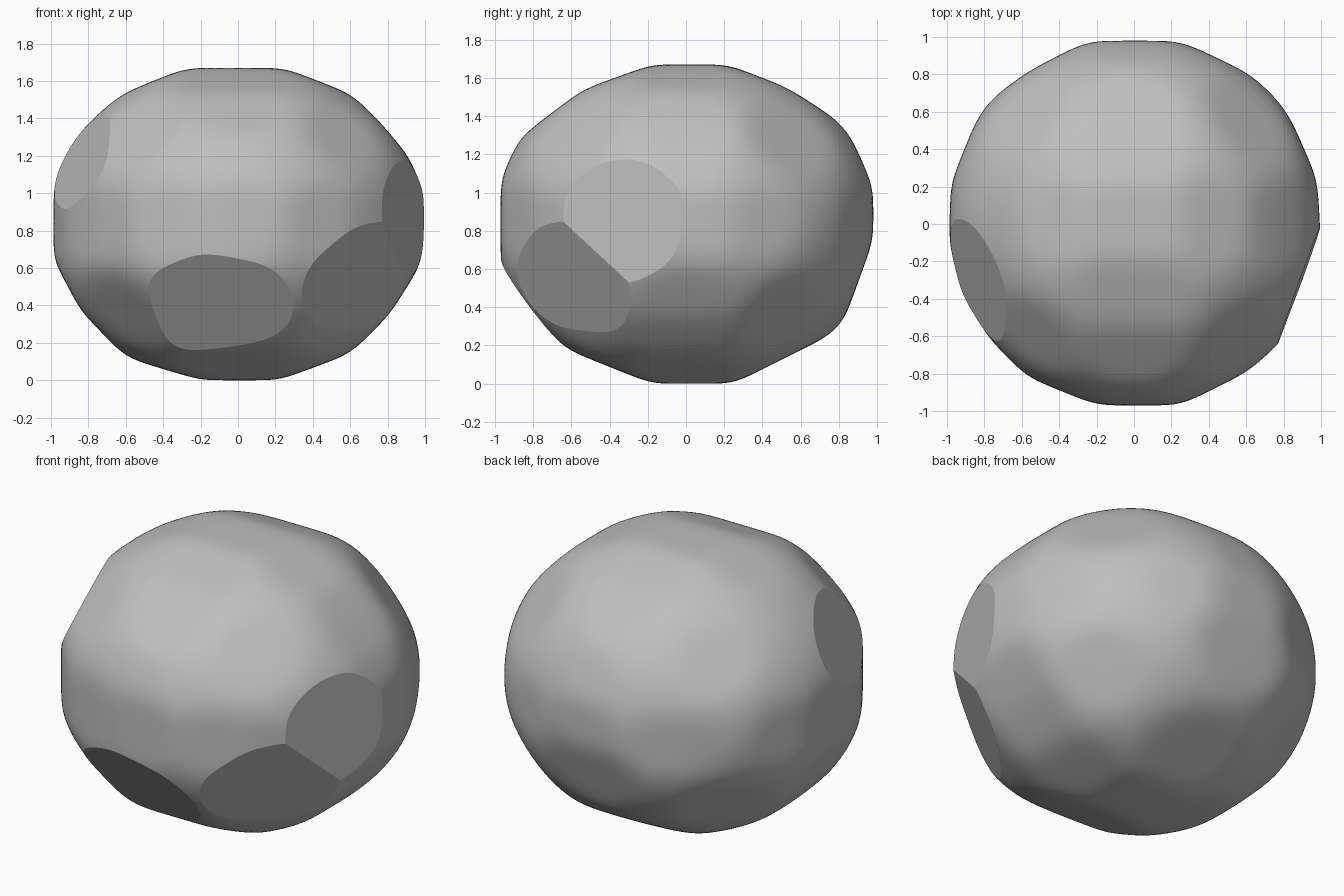
import bpy, bmesh, random
from mathutils import Vector

random.seed(4)
cube = bpy.data.objects.get("Cube")
if cube:
    bpy.data.objects.remove(cube, do_unlink=True)

RADII = Vector((1.02, 1.01, 0.88))
MID = Vector((0, 0, 0.835))

# Stone colour
stone = bpy.data.materials.new("stone grey")
stone.use_nodes = True
colour = (0.52, 0.52, 0.52, 1)
stone.diffuse_color = colour
stone.node_tree.nodes["Principled BSDF"].inputs["Base Color"].default_value = colour

# Outlines of the boulder, counter-clockwise, keyed by their two axes
outlines = {
    (0, 2): [(-.2, 0), (.22, 0), (.6, .14), (.81, .35), (.98, .62), (1, .8), (1, 1),
             (.91, 1.2), (.77, 1.37), (.61, 1.53), (.25, 1.67), (-.28, 1.67),
             (-.63, 1.53), (-.94, 1.25), (-1, 1), (-.99, .65), (-.84, .37), (-.6, .12)],
    (1, 2): [(-.18, 0), (.25, 0), (.81, .28), (.98, .75), (.98, 1.03), (.84, 1.35),
             (.53, 1.55), (.22, 1.67), (-.18, 1.67), (-.54, 1.54), (-.87, 1.29),
             (-.98, 1.05), (-.98, .6), (-.86, .42), (-.63, .18)],
    (0, 1): [(-.2, -.97), (.25, -.97), (.61, -.79), (.81, -.61), (.93, -.38), (1, -.1),
             (.98, .24), (.81, .63), (.63, .8), (.25, .98), (-.25, .98), (-.56, .82),
             (-.81, .64), (-.98, .22), (-.99, -.1), (-.92, -.38), (-.77, -.62),
             (-.57, -.82)],
}

# Worn facets: one plane along each outline edge
planes = []
for (u, w), points in outlines.items():
    for a, b in zip(points, points[1:] + points[:1]):
        normal, spot = Vector(), Vector()
        normal[u], normal[w] = b[1] - a[1], a[0] - b[0]
        spot[u], spot[w] = a
        normal.normalize()
        planes.append((normal, normal.dot(spot - MID)))

# Worn facets on the eight corners between the outlines
for sx in (-1, 1):
    for sy in (-1, 1):
        for sz in (-1, 1):
            n = Vector([s * random.uniform(0.85, 1.15) for s in (sx, sy, sz)]).normalized()
            planes.append((n, (n * RADII).length * random.uniform(0.955, 0.97)))

# Rounded boulder body, pulled in to the facets and softened
bm = bmesh.new()
bmesh.ops.create_icosphere(bm, subdivisions=6, radius=1)
for v in bm.verts:
    p = v.co * RADII
    v.co = p * min([dist / n.dot(p) for n, dist in planes if n.dot(p) > 0.2] + [1.0])
for _ in range(12):
    bmesh.ops.smooth_vert(bm, verts=bm.verts, factor=0.5,
                          use_axis_x=True, use_axis_y=True, use_axis_z=True)
for f in bm.faces:
    f.smooth = True

# Crisp chips: right, left, lower front, lower right
chips = [((0.94, -0.34, 0.02), 0.942), ((-0.85, -0.31, 0.41), 0.932),
         ((-0.1, -0.8, -0.6), 0.88), ((0.65, -0.62, -0.4), 0.908)]
for normal, dist in chips:
    n = Vector(normal).normalized()
    cut = bmesh.ops.bisect_plane(bm, geom=bm.verts[:] + bm.edges[:] + bm.faces[:],
                                 plane_co=n * dist, plane_no=n, clear_outer=True)
    rim = [e for e in cut["geom_cut"] if isinstance(e, bmesh.types.BMEdge)]
    for face in bmesh.ops.holes_fill(bm, edges=rim)["faces"]:
        face.smooth = False
    for e in rim:
        e.smooth = False

# Stand the boulder on the ground
bmesh.ops.translate(bm, verts=bm.verts, vec=(0, 0, -min(v.co.z for v in bm.verts)))
bmesh.ops.recalc_face_normals(bm, faces=bm.faces)
mesh = bpy.data.meshes.new("boulder")
bm.to_mesh(mesh)
bm.free()
mesh.materials.append(stone)
boulder = bpy.data.objects.new("boulder", mesh)
bpy.context.collection.objects.link(boulder)
